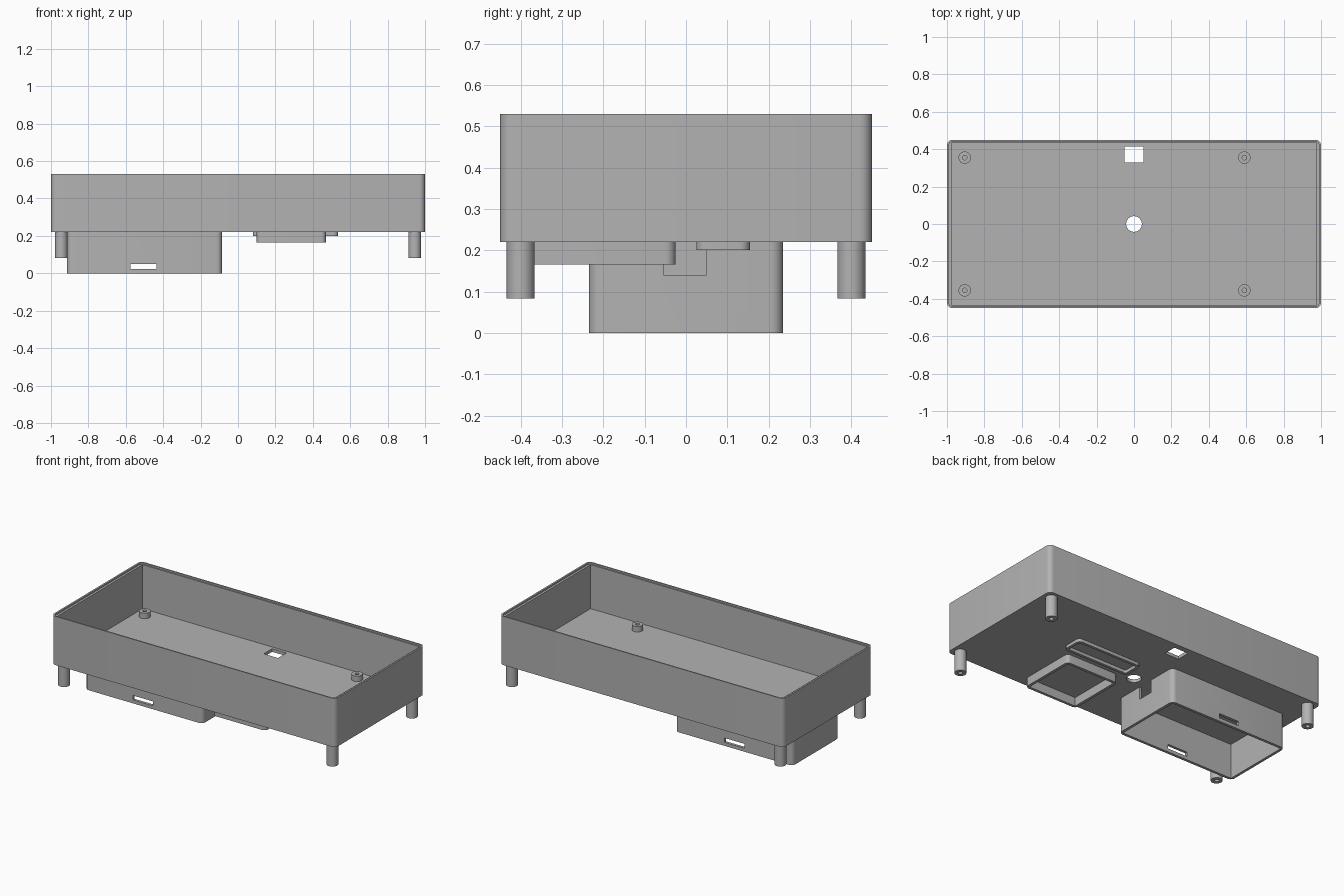
import bpy
import bmesh
from math import cos, sin, pi, radians

default = bpy.data.objects.get("Cube")
if default:
    bpy.data.objects.remove(default, do_unlink=True)

grey = bpy.data.materials.new("plain_grey")
grey.use_nodes = True
GREY = (0.45, 0.45, 0.45, 1)
grey.diffuse_color = GREY
grey.node_tree.nodes["Principled BSDF"].inputs["Base Color"].default_value = GREY


def extrude(name, outline, z0, z1):
    """Upright solid from a flat counter-clockwise outline."""
    bm = bmesh.new()
    low = [bm.verts.new((x, y, z0)) for x, y in outline]
    high = [bm.verts.new((x, y, z1)) for x, y in outline]
    bm.faces.new(low[::-1])
    bm.faces.new(high)
    n = len(outline)
    for i in range(n):
        j = (i + 1) % n
        bm.faces.new((low[i], low[j], high[j], high[i]))
    mesh = bpy.data.meshes.new(name)
    bm.to_mesh(mesh)
    bm.free()
    mesh.materials.append(grey)
    obj = bpy.data.objects.new(name, mesh)
    bpy.context.collection.objects.link(obj)
    return obj


def block(name, x0, x1, y0, y1, z0, z1, r=0, steps=6):
    """Box with upright edges rounded by r."""
    if not r:
        return extrude(name, [(x0, y0), (x1, y0), (x1, y1), (x0, y1)], z0, z1)
    centres = [(x1 - r, y1 - r), (x0 + r, y1 - r), (x0 + r, y0 + r), (x1 - r, y0 + r)]
    outline = [(cx + r * cos((q + s / steps) * pi / 2), cy + r * sin((q + s / steps) * pi / 2))
               for q, (cx, cy) in enumerate(centres) for s in range(steps + 1)]
    return extrude(name, outline, z0, z1)


def post(name, x, y, r, z0, z1, sides=32):
    ring = [2 * pi * i / sides for i in range(sides)]
    return extrude(name, [(x + r * cos(a), y + r * sin(a)) for a in ring], z0, z1)


def cut(obj, *cutters):
    """Subtract the cutters, then shade smooth with sharp edges kept."""
    for c in cutters:
        mod = obj.modifiers.new("cut", 'BOOLEAN')
        mod.operation = 'DIFFERENCE'
        mod.solver = 'EXACT'
        mod.object = c
    bpy.ops.object.select_all(action='DESELECT')
    bpy.context.view_layer.objects.active = obj
    obj.select_set(True)
    for mod in list(obj.modifiers):
        bpy.ops.object.modifier_apply(modifier=mod.name)
    bpy.ops.object.shade_smooth_by_angle(angle=radians(30))
    for c in cutters:
        bpy.data.objects.remove(c, do_unlink=True)


BASE, FLOOR, RIM = 0.22, 0.24, 0.53
EMBED = 0.23  # underside parts sink slightly into the floor

# Open tray with a stepped rim and two floor openings
tray = block("tray", -1, 1, -0.45, 0.45, BASE, RIM, 0.03)
cut(tray,
    block("cavity", -0.975, 0.975, -0.434, 0.434, FLOOR, 0.6),
    block("rim_step", -0.989, 0.989, -0.442, 0.442, RIM - 0.01, 0.6, 0.022),
    block("square_opening", -0.05, 0.05, 0.33, 0.415, 0.1, 0.3),
    post("round_opening", 0, 0, 0.042, 0.1, 0.3))

# Battery compartment, open below, with strap slots and a cable notch
compartment = block("battery_compartment", -0.915, -0.085, -0.235, 0.235, 0, EMBED, 0.03)
cut(compartment,
    block("compartment_hollow", -0.898, -0.102, -0.218, 0.218, -0.1, 0.3),
    block("strap_slots", -0.575, -0.435, -0.4, 0.4, 0.022, 0.05),
    block("cable_notch", -0.15, 0, -0.055, 0.05, 0.14, 0.3))

# Shallow frames under the floor
square_frame = block("square_frame", 0.10, 0.47, -0.395, -0.025, 0.165, EMBED, 0.025)
cut(square_frame, block("square_hollow", 0.117, 0.453, -0.378, -0.042, 0.1, 0.3))
slim_frame = block("slim_frame", 0.08, 0.535, 0.025, 0.155, 0.20, EMBED, 0.025)
cut(slim_frame, block("slim_hollow", 0.097, 0.518, 0.042, 0.138, 0.1, 0.3, 0.01))

# Hollow legs and board standoffs
for side, s in (("front", -1), ("back", 1)):
    for end, leg_x, stand_x in (("right", -0.945, -0.905), ("left", 0.945, 0.59)):
        leg = post(f"{side}_{end}_leg", leg_x, s * 0.4, 0.034, 0.083, EMBED)
        cut(leg, post("leg_bore", leg_x, s * 0.4, 0.013, 0, 0.2))
        standoff = post(f"{side}_{end}_standoff", stand_x, s * 0.355, 0.033, EMBED, 0.275)
        cut(standoff, post("standoff_bore", stand_x, s * 0.355, 0.012, FLOOR, 0.4))
